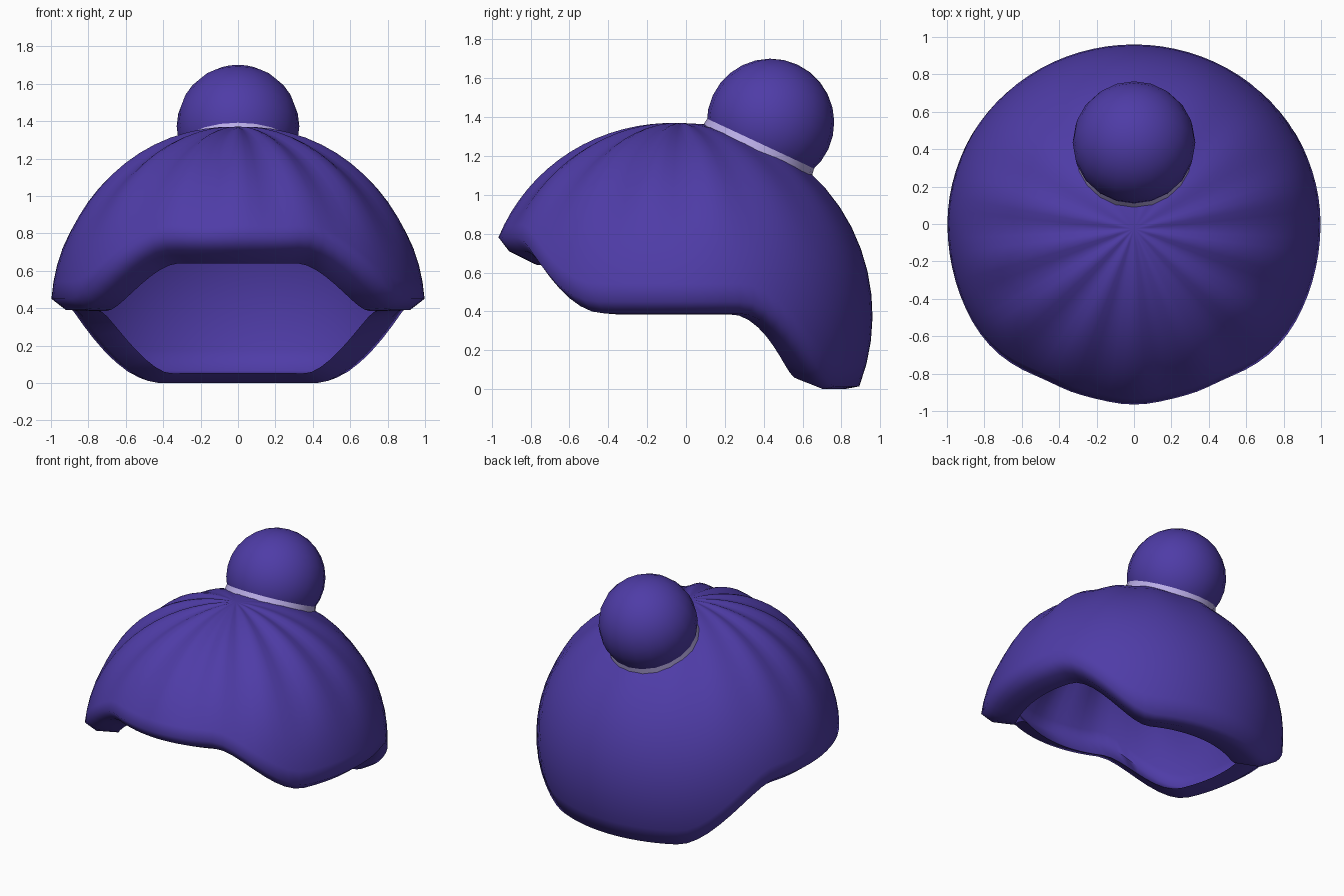
import bpy, bmesh, math
from mathutils import Vector

cube = bpy.data.objects.get("Cube")
if cube:
    bpy.data.objects.remove(cube)

SEGMENTS, ROWS = 84, 16
PLEATS = 14
CENTRE_Z, HEIGHT = 0.38, 0.99
INNER_WIDTH, INNER_HEIGHT = 0.985, 0.975
CROWN_SHIFT = -0.025


def make_material(name, color):
    mat = bpy.data.materials.new(name)
    mat.use_nodes = True
    mat.diffuse_color = color
    mat.node_tree.nodes["Principled BSDF"].inputs["Base Color"].default_value = color
    return mat


def finish(bm, name, mat, angle):
    bmesh.ops.recalc_face_normals(bm, faces=bm.faces)
    mesh = bpy.data.meshes.new(name)
    bm.to_mesh(mesh)
    bm.free()
    mesh.materials.append(mat)
    obj = bpy.data.objects.new(name, mesh)
    bpy.context.collection.objects.link(obj)
    bpy.ops.object.select_all(action='DESELECT')
    obj.select_set(True)
    bpy.context.view_layer.objects.active = obj
    bpy.ops.object.shade_smooth_by_angle(angle=math.radians(angle))
    return obj


def smooth(lo, hi, v):
    u = min(max((v - lo) / (hi - lo), 0), 1)
    return u * u * (3 - 2 * u)


def around(a, front, side, back):
    """Blend front, side and back values; a = 0 is the front."""
    deg = math.degrees(min(a, 2 * math.pi - a))
    v = front + (side - front) * smooth(25, 64, deg)
    return v + (back - side) * smooth(108, 150, deg)


def place(a, r, z):
    depth = 1.05 if math.cos(a) > 0 else 0.96
    return Vector((r * math.sin(a), -r * depth * math.cos(a), z))


def dome_radius(z):
    return math.sqrt(max(0, 1 - ((z - CENTRE_Z) / HEIGHT) ** 2))


def dome_column(a, bottom, width, height):
    """Points down one pleated dome line, crown to bottom height."""
    end = math.acos((bottom - CENTRE_Z) / height)
    fade = 0.25 + 0.75 * smooth(-0.6, 0.1, math.cos(a))
    pts = []
    for i in range(1, ROWS + 1):
        phi = end * i / ROWS
        bump = math.sin(min(phi / 1.25, 1) * math.pi) * fade
        k = 1 + 0.014 * bump * math.cos(PLEATS * a)
        p = place(a, k * width * math.sin(phi), CENTRE_Z + height * k * math.cos(phi))
        p.y += CROWN_SHIFT * max(0, math.cos(phi)) ** 3
        pts.append(p)
    return pts


def hat_column(a):
    """Points from below the crown, over the rim, and up the lining."""
    edge = around(a, 0.78, 0.45, 0.015)
    pts = dome_column(a, edge, 1, HEIGHT)
    # turned-in rim
    low = around(a, 0.71, 0.39, 0.0)
    pts.append(place(a, 0.92 * dome_radius(low), low))
    lip = around(a, 0.64, 0.385, 0.05)
    pts.append(place(a, around(a, 0.76, 0.78, 0.74) * dome_radius(lip), lip))
    # thin lining just inside the shell
    return pts + dome_column(a, edge + 0.05, INNER_WIDTH, INNER_HEIGHT)[::-1]


purple = make_material("purple wool", (0.077, 0.045, 0.385, 1))
lavender = make_material("pale lavender trim", (0.49, 0.42, 0.80, 1))

# Hat shell
bm = bmesh.new()
cols = [[bm.verts.new(p) for p in hat_column(2 * math.pi * s / SEGMENTS)]
        for s in range(SEGMENTS)]
crown = bm.verts.new((0, CROWN_SHIFT, CENTRE_Z + HEIGHT))
ceiling = bm.verts.new((0, CROWN_SHIFT, CENTRE_Z + INNER_HEIGHT))
for s, col in enumerate(cols):
    nxt = cols[(s + 1) % SEGMENTS]
    bm.faces.new((crown, col[0], nxt[0]))
    bm.faces.new((ceiling, nxt[-1], col[-1]))
    for i in range(len(col) - 1):
        bm.faces.new((col[i], col[i + 1], nxt[i + 1], nxt[i]))
finish(bm, "hat_shell", purple, 75)

# Pompom, leaning backwards
tilt = math.radians(-25)
ball_centre = Vector((0, 0.435, 1.373))
axis = Vector((0, -math.sin(tilt), math.cos(tilt)))
bm = bmesh.new()
bmesh.ops.create_uvsphere(bm, u_segments=20, v_segments=14, radius=0.328)
pompom = finish(bm, "pompom", purple, 60)
pompom.location = ball_centre
pompom.rotation_euler.x = tilt

# Flared trim band, partly sunk into the crown
bm = bmesh.new()
bmesh.ops.create_cone(bm, cap_ends=True, segments=20,
                      radius1=0.315, radius2=0.303, depth=0.07)
band = finish(bm, "pompom_trim", lavender, 40)
band.location = ball_centre - axis * 0.155
band.rotation_euler.x = tilt
